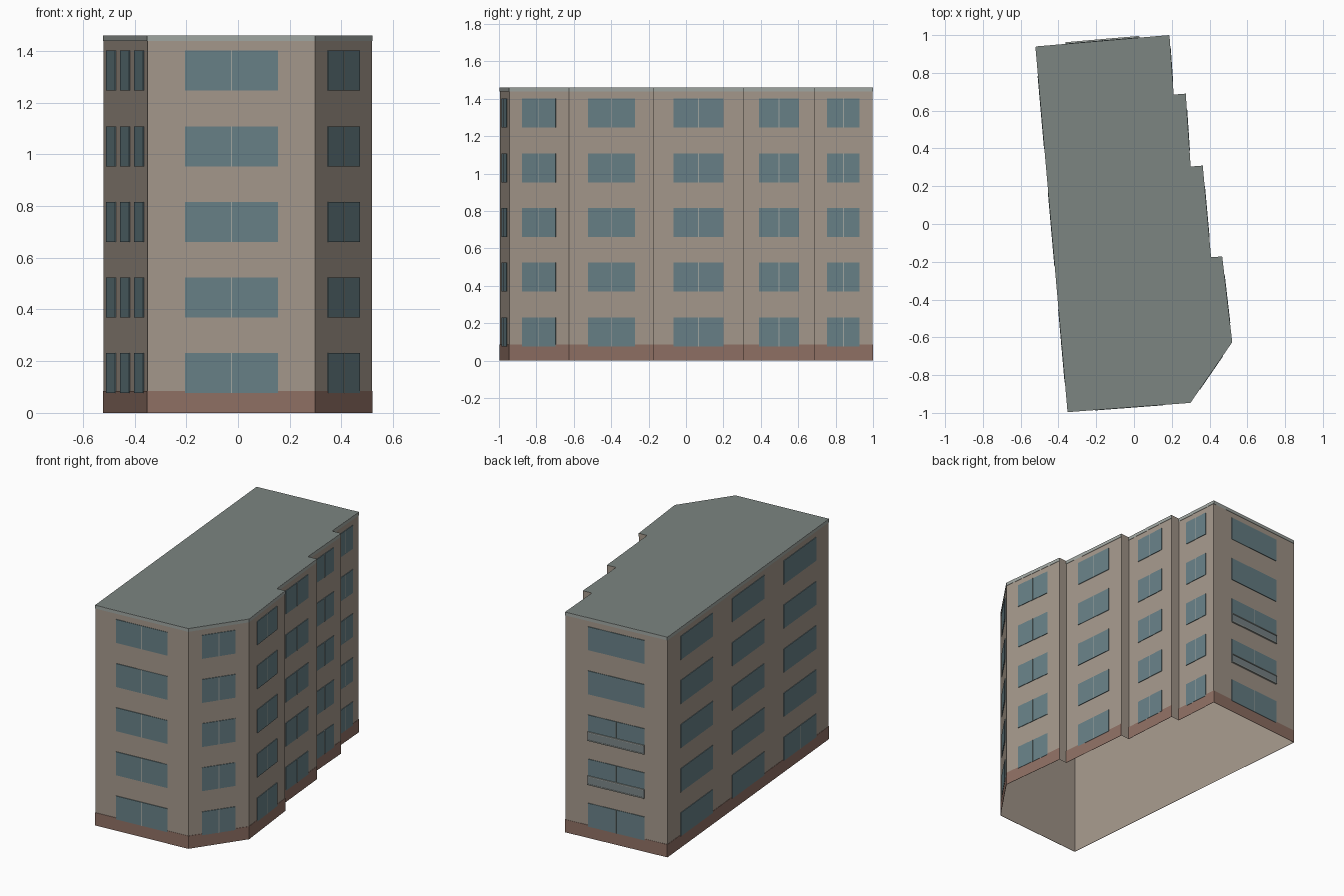
import bpy, bmesh
from mathutils import Vector

if "Cube" in bpy.data.objects:
    bpy.data.objects.remove(bpy.data.objects["Cube"])

# Footprint, counter-clockwise from the front left corner
FOOT = [Vector(p) for p in [
    (-0.35, -0.994), (0.298, -0.945), (0.518, -0.625), (0.465, -0.172),
    (0.406, -0.176), (0.362, 0.309), (0.298, 0.304), (0.272, 0.69),
    (0.208, 0.685), (0.186, 0.998), (-0.52, 0.938)]]
HEIGHT = 1.46
FLOORS = [0.076 + 0.2925 * i for i in range(5)]
WIN_H = 0.155


def material(name, rgb):
    m = bpy.data.materials.new(name)
    m.diffuse_color = (*rgb, 1)
    m.use_nodes = True
    m.node_tree.nodes["Principled BSDF"].inputs["Base Color"].default_value = m.diffuse_color
    return m


WALL = material("wall_beige", (0.38, 0.32, 0.265))
ROOF = material("roof_grey", (0.20, 0.235, 0.22))
BASE = material("base_brown", (0.28, 0.165, 0.13))
GLASS = material("window_glass", (0.14, 0.22, 0.245))
TRIM = material("light_trim", (0.36, 0.39, 0.365))
RAIL = material("balcony_grey", (0.20, 0.24, 0.25))


def add_object(name, bm, mat):
    me = bpy.data.meshes.new(name)
    bm.to_mesh(me)
    bm.free()
    me.materials.append(mat)
    ob = bpy.data.objects.new(name, me)
    bpy.context.collection.objects.link(ob)


def panel(bm, wall, f0, f1, z0, z1, depth):
    """Thin raised panel on a wall between two fractions of its length."""
    a, b = FOOT[wall], FOOT[(wall + 1) % len(FOOT)]
    d = (b - a).normalized()
    out = Vector((d.y, -d.x)) * depth
    p, q = a.lerp(b, f0), a.lerp(b, f1)
    corners = [(p, z0), (q, z0), (q, z1), (p, z1)]
    back = [bm.verts.new((*v, z)) for v, z in corners]
    front = [bm.verts.new((*(v + out), z)) for v, z in corners]
    bm.faces.new(front)
    for i in range(4):
        j = (i + 1) % 4
        bm.faces.new((back[i], back[j], front[j], front[i]))


# Walls: shell open at the bottom
bm = bmesh.new()
low = [bm.verts.new((*p, 0)) for p in FOOT]
top = [bm.verts.new((*p, HEIGHT)) for p in FOOT]
for i in range(len(FOOT)):
    j = (i + 1) % len(FOOT)
    bm.faces.new((low[i], low[j], top[j], top[i]))
add_object("walls", bm, WALL)

# Flat roof
bm = bmesh.new()
bm.faces.new([bm.verts.new((*p, HEIGHT)) for p in FOOT])
add_object("roof", bm, ROOF)

# Base band and roof edge trim on the long walls
LONG = [0, 1, 2, 4, 6, 8, 9, 10]
for name, z0, z1, mat in (("base_band", 0, 0.085, BASE),
                          ("roof_trim", 1.438, HEIGHT, TRIM)):
    bm = bmesh.new()
    for w in LONG:
        panel(bm, w, 0, 1, z0, z1, 0.002)
    add_object(name, bm, mat)

# Windows: one bay per wall, three on the long left wall
glass, bars = bmesh.new(), bmesh.new()
for w in LONG:
    length = (FOOT[(w + 1) % len(FOOT)] - FOOT[w]).length
    bays = [(0.18, 0.1), (0.5, 0.1), (0.82, 0.1)] if w == 10 else [(0.5, 0.277)]
    for k, (c, half) in enumerate(bays):
        for n, z in enumerate(FLOORS):
            panel(glass, w, c - half, c + half, z, z + WIN_H, 0.004)
            plain = (w == 10 and (k < 2 or n > 0)) or (w == 9 and n > 2)
            if not plain:
                h = 0.002 / length
                panel(bars, w, c - h, c + h, z, z + WIN_H, 0.005)
add_object("windows", glass, GLASS)
add_object("window_bars", bars, TRIM)

# Shallow balconies on the back wall, second and third floors
front, rail = bmesh.new(), bmesh.new()
for z in FLOORS[1:3]:
    panel(front, 9, 0.223, 0.777, z - 0.01, z + 0.042, 0.008)
    for zr in (z - 0.014, z + 0.04):
        panel(rail, 9, 0.223, 0.777, zr, zr + 0.006, 0.011)
add_object("balcony_panels", front, RAIL)
add_object("balcony_rails", rail, TRIM)
